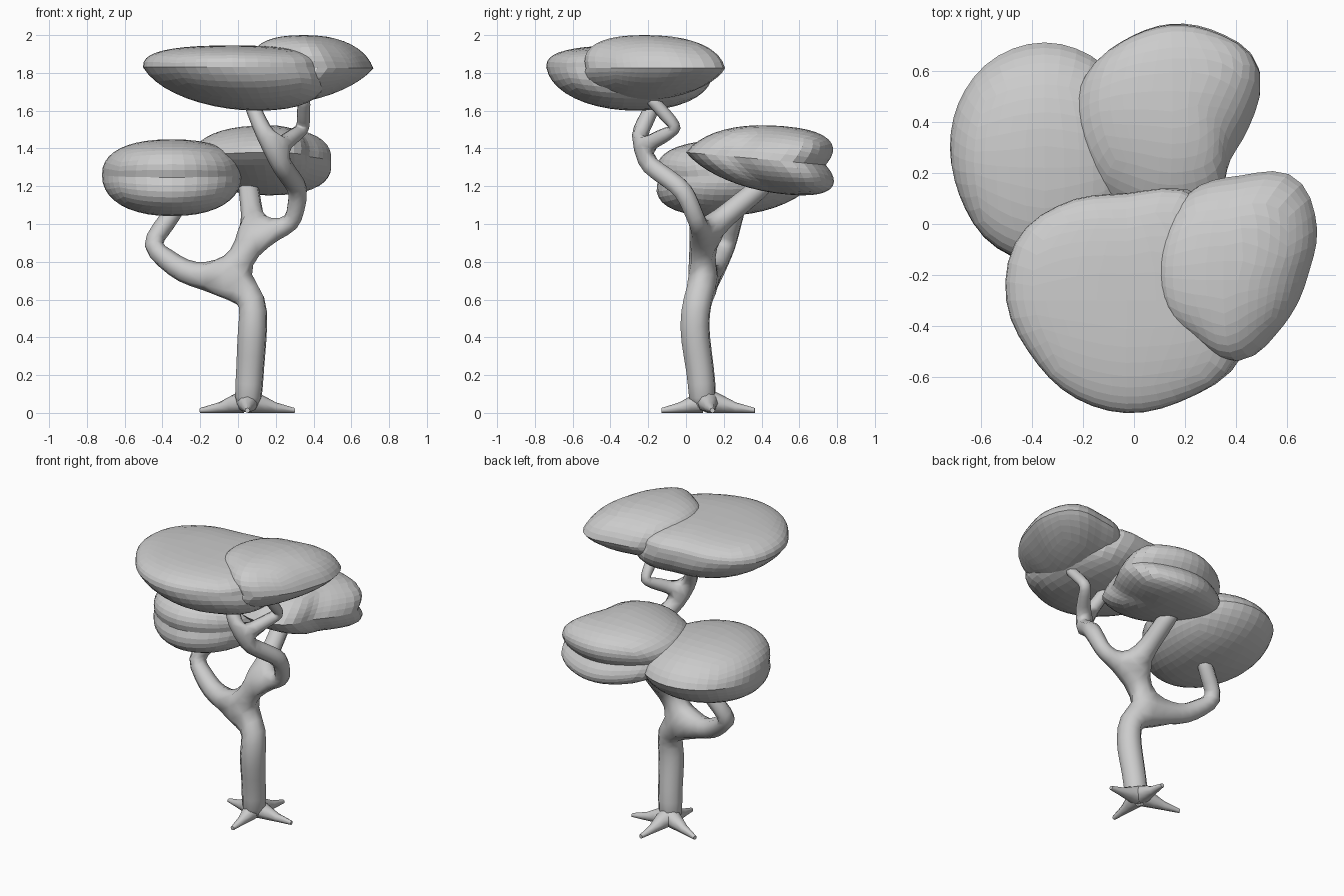
import bpy, bmesh
from math import sin, cos, tan, atan2, pi, hypot
from mathutils import Vector

if "Cube" in bpy.data.objects:
    bpy.data.objects.remove(bpy.data.objects["Cube"])


def add_object(name, bm):
    me = bpy.data.meshes.new(name)
    bm.to_mesh(me)
    bm.free()
    ob = bpy.data.objects.new(name, me)
    bpy.context.collection.objects.link(ob)
    return ob


# Trunk and branches: a skinned skeleton of (x, y, z, radius)
joints = [
    (.05, .09, .0, .085), (.06, .085, .16, .08), (.078, .04, .46, .088),
    (.085, .06, .60, .085), (-.06, .095, .70, .085),                  # trunk, first fork
    (-.29, .14, .745, .068), (-.47, .21, .885, .06), (-.30, .28, 1.12, .048),
    (.09, .085, .94, .068), (.05, .45, 1.24, .058),                   # second fork, rear branch
    (.29, .065, 1.0, .052), (.325, -.01, 1.18, .058), (.18, -.29, 1.38, .055),
    (.06, -.16, 1.66, .04), (.345, -.045, 1.505, .038), (.35, -.2, 1.68, .036),
]
links = [(0, 1), (1, 2), (2, 3), (3, 4), (4, 5), (5, 6), (6, 7), (4, 8), (8, 9),
         (8, 10), (10, 11), (11, 12), (12, 13), (12, 14), (14, 15)]
bm = bmesh.new()
vs = [bm.verts.new(j[:3]) for j in joints]
for a, b in links:
    bm.edges.new((vs[a], vs[b]))
trunk = add_object("trunk_and_branches", bm)
skin = trunk.modifiers.new("Skin", 'SKIN')
skin.use_smooth_shade = True
for j, sv in zip(joints, trunk.data.skin_vertices[0].data):
    sv.radius = (j[3], j[3])
sub = trunk.modifiers.new("Subdivision", 'SUBSURF')
sub.levels = sub.render_levels = 1

# Roots: four tapered cones lying on the ground
foot = Vector((.05, .11, 0))
for i, tip in enumerate([(.25, .03), (.03, .255), (-.25, .08), (0, -.24)]):
    reach = Vector((*tip, 0))
    side = Vector((-reach.y, reach.x, 0)).normalized()
    bm = bmesh.new()
    rings = []
    for t, r in ((.08, .062), (.35, .045), (.6, .028), (1, .013)):
        rings.append([bm.verts.new(foot + reach * t + side * r * cos(k * pi / 4)
                                   + Vector((0, 0, r + r * sin(k * pi / 4)))) for k in range(8)])
    for a, b in zip(rings, rings[1:]):
        for k in range(8):
            bm.faces.new((a[k], a[(k + 1) % 8], b[(k + 1) % 8], b[k]))
    bm.faces.new(rings[0])
    bm.faces.new(rings[-1])
    bmesh.ops.recalc_face_normals(bm, faces=bm.faces)
    for f in bm.faces:
        f.smooth = len(f.verts) == 4
    add_object("root_%d" % (i + 1), bm)


def outline_radius(radii, angle):
    """Smooth periodic interpolation of a plan outline."""
    n = len(radii)
    u = (angle / (2 * pi)) % 1 * n
    i, t = int(u), u % 1
    a, b, c, d = (radii[(i + k) % n] for k in (-1, 0, 1, 2))
    return b + .5 * t * (c - a + t * (2 * a - 5 * b + 4 * c - d + t * (3 * (b - c) + d - a)))


def foliage(name, center, radii, top, bottom, slope=0, lean_top=(0, 0), lean_bot=(0, 0),
            e_top=.85, e_bot=.9):
    """Lumpy clump: plan outline every 30 degrees, own height above and below the rim."""
    bm = bmesh.new()
    bmesh.ops.create_cube(bm, size=2)
    bmesh.ops.subdivide_edges(bm, edges=bm.edges[:], cuts=9, use_grid_fill=True)
    for v in bm.verts:
        p = Vector([tan(c * pi / 4) for c in v.co]).normalized()
        ang, up = atan2(p.y, p.x), p.z > 0
        e, lean = (e_top, lean_top) if up else (e_bot, lean_bot)
        h = min(1, hypot(p.x, p.y)) ** e * outline_radius(radii, ang)
        z = abs(p.z) ** e
        x, y = h * cos(ang) + lean[0] * z, h * sin(ang) + lean[1] * z
        v.co = Vector(center) + Vector((x, y, (top if up else -bottom) * z + slope * y))
    bmesh.ops.recalc_face_normals(bm, faces=bm.faces)
    return add_object(name, bm)


# Foliage clumps
foliage("foliage_left", (-.35, .3, 1.26),
        (.37, .38, .40, .41, .40, .38, .37, .38, .42, .44, .42, .39), .19, .215,
        slope=.03, lean_top=(0, -.08), lean_bot=(0, -.1))
foliage("foliage_rear", (.13, .38, 1.345),
        (.32, .41, .38, .36, .35, .37, .38, .37, .36, .38, .36, .28), .185, .175,
        slope=-.09, lean_top=(.02, .14), lean_bot=(.03, .16))
foliage("foliage_top", (-.03, -.3, 1.83),
        (.47, .49, .49, .42, .45, .49, .47, .43, .43, .44, .45, .49), .115, .23,
        lean_bot=(.14, .04), e_top=.75, e_bot=.95)
foliage("foliage_top_right", (.42, -.17, 1.825),
        (.27, .34, .41, .36, .36, .34, .33, .33, .32, .36, .29, .26), .175, .18,
        lean_top=(-.07, -.05), lean_bot=(-.13, -.08), e_bot=1.1)
